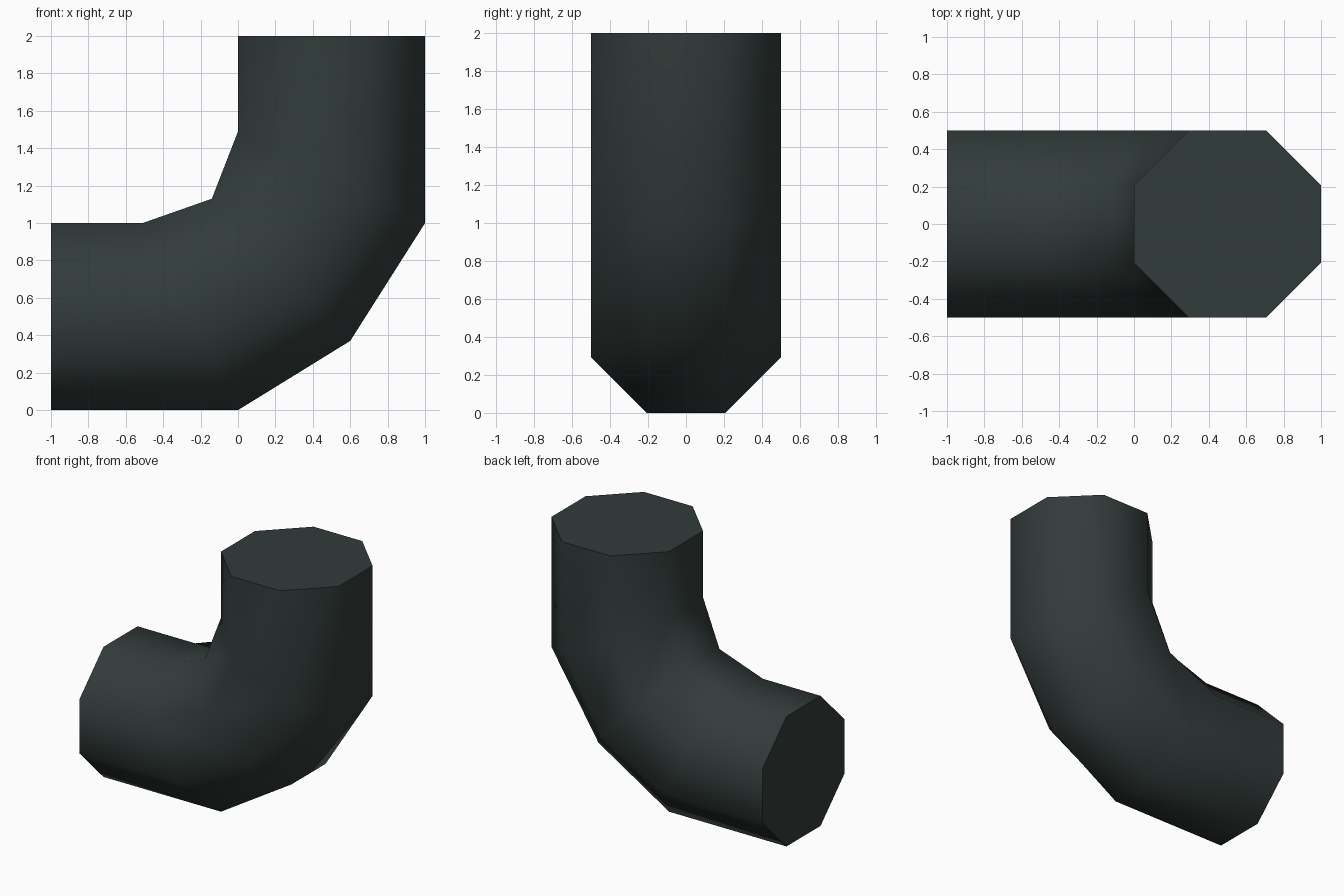
import bpy, bmesh, math

if "Cube" in bpy.data.objects:
    bpy.data.objects.remove(bpy.data.objects["Cube"])

mat = bpy.data.materials.new("dark slate")
mat.diffuse_color = (0.032, 0.045, 0.043, 1)
mat.use_nodes = True
mat.node_tree.nodes["Principled BSDF"].inputs["Base Color"].default_value = mat.diffuse_color

# inner (x, z) and outer (x, z) point of each octagonal ring along the bend
RINGS = [((-1, 1), (-1, 0)),
         ((-0.51, 1), (0, 0)),
         ((-0.14, 1.13), (0.6, 0.37)),
         ((0, 1.49), (1, 1)),
         ((0, 2), (1, 2))]
R = 0.5 / math.cos(math.pi / 8)

# elbow pipe: skin the rings, then cap both ends
bm = bmesh.new()
loops = []
for (ix, iz), (ox, oz) in RINGS:
    loop = []
    for k in range(8):
        a = math.pi / 8 + k * math.pi / 4
        t = 0.5 + R * math.cos(a)
        loop.append(bm.verts.new((ix + (ox - ix) * t, R * math.sin(a), iz + (oz - iz) * t)))
    loops.append(loop)
for a, b in zip(loops, loops[1:]):
    for k in range(8):
        n = (k + 1) % 8
        bm.faces.new((a[k], a[n], b[n], b[k]))
bm.faces.new(loops[0])
bm.faces.new(loops[-1])
bmesh.ops.recalc_face_normals(bm, faces=bm.faces)

mesh = bpy.data.meshes.new("elbow_pipe")
bm.to_mesh(mesh)
bm.free()
mesh.materials.append(mat)
pipe = bpy.data.objects.new("elbow_pipe", mesh)
bpy.context.collection.objects.link(pipe)

# smooth wall, crisp end caps
bpy.context.view_layer.objects.active = pipe
pipe.select_set(True)
bpy.ops.object.shade_smooth_by_angle(angle=math.radians(65))
